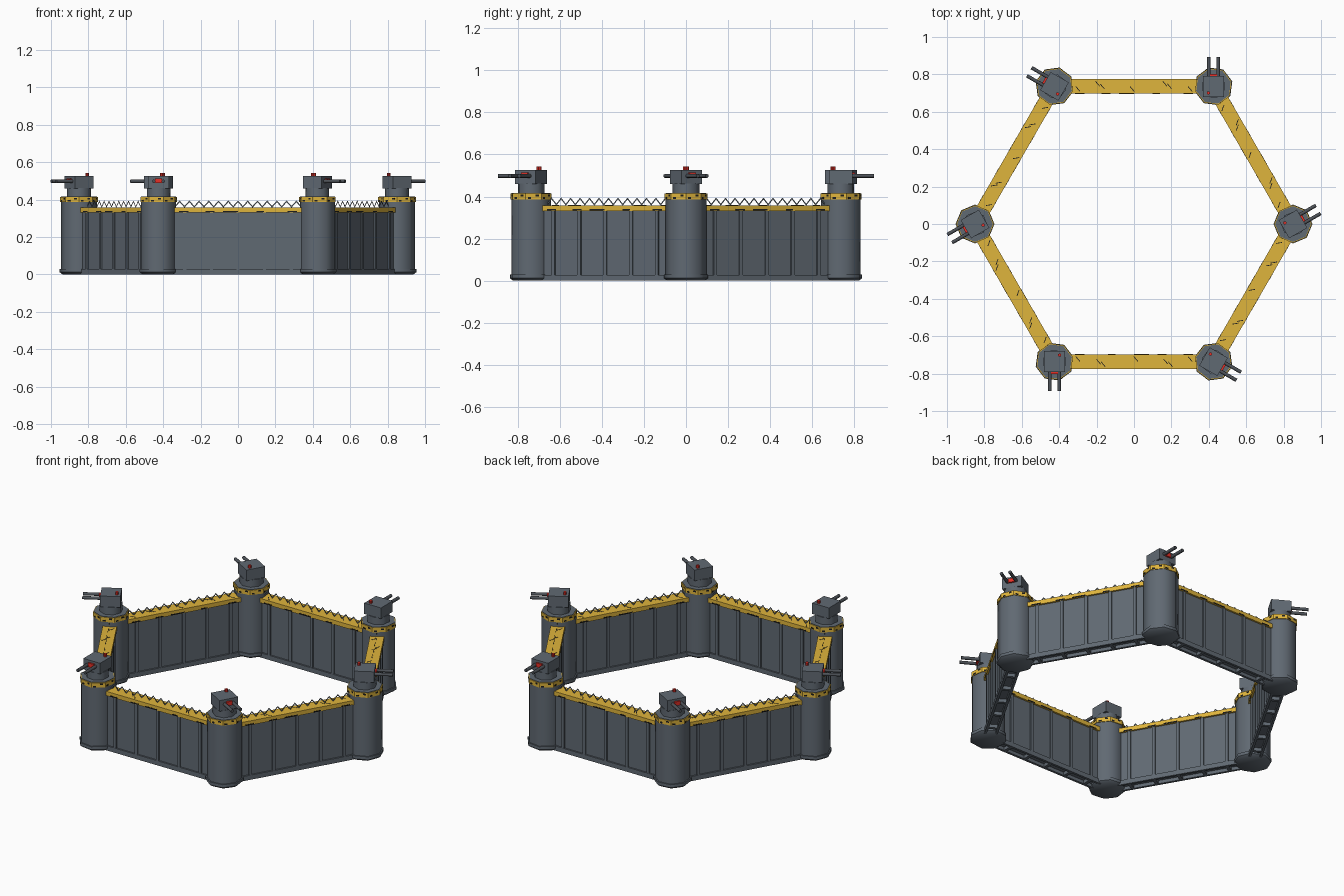
import bpy, bmesh, math
from math import radians, cos, sin
from mathutils import Matrix, Vector

if "Cube" in bpy.data.objects:
    bpy.data.objects.remove(bpy.data.objects["Cube"])

def material(name, rgb):
    m = bpy.data.materials.new(name)
    m.diffuse_color = (*rgb, 1)
    m.use_nodes = True
    m.node_tree.nodes["Principled BSDF"].inputs["Base Color"].default_value = m.diffuse_color
    return m

STEEL = material("blue grey steel", (0.118, 0.142, 0.170))
DARK = material("dark gunmetal", (0.075, 0.085, 0.098))
YELLOW = material("hazard yellow", (0.74, 0.46, 0.045))
BLACK = material("hazard black", (0.012, 0.012, 0.012))
RED = material("signal red", (0.80, 0.03, 0.02))

R = 0.85                              # tower centre radius
APOTHEM = R * cos(radians(30))        # wall centre distance
LENGTH = 0.70                         # wall length, ends buried in towers

def box(bm, c, s, rot=0.0):
    m = Matrix.Translation(c) @ Matrix.Rotation(rot, 4, 'Z') @ Matrix.Diagonal((*s, 1))
    bmesh.ops.create_cube(bm, size=1, matrix=m)

def tube(bm, c, r, h, n=8, axis='Z', r2=None):
    m = Matrix.Translation(c)
    if axis == 'X':
        m = m @ Matrix.Rotation(radians(90), 4, 'Y')
    bmesh.ops.create_cone(bm, cap_ends=True, segments=n, radius1=r,
                          radius2=r if r2 is None else r2, depth=h, matrix=m)

def finish(bm, name, mat, smooth=False):
    me = bpy.data.meshes.new(name)
    bmesh.ops.recalc_face_normals(bm, faces=bm.faces)
    if smooth:
        for f in bm.faces:
            f.smooth = True
        for e in bm.edges:
            if len(e.link_faces) == 2 and e.calc_face_angle() > radians(50):
                e.smooth = False
    bm.to_mesh(me)
    bm.free()
    me.materials.append(mat)
    return me

# ---------- wall parts: local x points outward, local y runs along the wall
wall_parts, tower_parts, gun_parts = [], [], []

bm = bmesh.new()                      # core, ribs and bottom rails
box(bm, (0, 0, 0.178), (0.056, LENGTH, 0.316))
for k in range(-2, 3):
    box(bm, (0, k * 0.142, 0.167), (0.072, 0.018, 0.334))
for s in (-1, 1):
    box(bm, (s * 0.030, 0, 0.014), (0.014, LENGTH, 0.028))
wall_parts.append(finish(bm, "wall_panel", STEEL))

bm = bmesh.new()                      # yellow cap
box(bm, (0, 0, 0.345), (0.078, LENGTH, 0.026))
wall_parts.append(finish(bm, "wall_cap", YELLOW))

bm = bmesh.new()                      # worn black marks on the cap
for k, y in enumerate((-0.30, -0.19, -0.165, 0.01, 0.17, 0.195, 0.30)):
    box(bm, ((k % 3 - 1) * 0.014, y, 0.3582), (0.034, 0.004, 0.0012), radians(40))
for s in (-1, 1):
    for y, w in ((-0.29, 0.05), (-0.15, 0.05), (-0.04, 0.08), (0.12, 0.04), (0.29, 0.05)):
        box(bm, (s * 0.0392, s * y, 0.3365), (0.0012, w, 0.007))
wall_parts.append(finish(bm, "wall_cap_marks", BLACK))

bm = bmesh.new()                      # zigzag wire standing on the cap, a thin flat strip
pts = [(-0.338 + 0.026 * i, 0.357 if i % 2 == 0 else 0.386) for i in range(27)]
rows = [(bm.verts.new((0, y, z)), bm.verts.new((0, y, z + 0.009))) for y, z in pts]
for a, b in zip(rows, rows[1:]):
    bm.faces.new((a[0], b[0], b[1], a[1]))
wall_parts.append(finish(bm, "zigzag_wire", STEEL))

# ---------- tower parts
bm = bmesh.new()                      # shaft
tube(bm, (0, 0, 0.20), 0.097, 0.38)
tower_parts.append(finish(bm, "tower_shaft", STEEL, True))

bm = bmesh.new()                      # foot with chamfered underside
tube(bm, (0, 0, 0.021), 0.104, 0.018)
tube(bm, (0, 0, 0.006), 0.088, 0.012, r2=0.104)
bmesh.ops.delete(bm, context='FACES', geom=[
    f for f in bm.faces if abs(f.calc_center_median().z - 0.012) < 1e-4])
bmesh.ops.remove_doubles(bm, verts=bm.verts, dist=1e-4)
tower_parts.append(finish(bm, "tower_foot", STEEL, True))

bm = bmesh.new()                      # yellow collar
tube(bm, (0, 0, 0.400), 0.101, 0.028)
tower_parts.append(finish(bm, "tower_collar", YELLOW))

bm = bmesh.new()                      # black marks on the collar sides
ap = 0.101 * cos(radians(22.5))
for i in range(8):
    a = radians(22.5 + 45 * i)
    t = Vector((-sin(a), cos(a), 0))
    for off, z in ((-0.020, 0.393), (0.018, 0.405)):
        p = Vector((cos(a), sin(a), 0)) * ap + t * off
        box(bm, (p.x, p.y, z), (0.0016, 0.016, 0.009), a)
tower_parts.append(finish(bm, "tower_collar_marks", BLACK))

bm = bmesh.new()                      # grey deck on the collar, and gun neck
tube(bm, (0, 0, 0.415), 0.096, 0.004)
tower_parts.append(finish(bm, "tower_deck", STEEL))
bm = bmesh.new()
tube(bm, (0, 0, 0.438), 0.065, 0.046)
tower_parts.append(finish(bm, "gun_neck", STEEL, True))

# ---------- gun parts: local x is the firing direction
bm = bmesh.new()
box(bm, (0, 0, 0.493), (0.112, 0.112, 0.066))
gun_parts.append(finish(bm, "gun_housing", STEEL))

bm = bmesh.new()
for s in (-1, 1):
    tube(bm, (0.10, s * 0.025, 0.498), 0.0095, 0.112, 8, 'X')
gun_parts.append(finish(bm, "gun_barrels", DARK, True))

bm = bmesh.new()                      # front lens and rear beacon
box(bm, (0.059, 0, 0.501), (0.014, 0.036, 0.024))
tube(bm, (-0.035, 0.027, 0.533), 0.009, 0.018)
gun_parts.append(finish(bm, "gun_lights", RED))

# ---------- place six copies around the hexagon
def place(mesh, radius, pos_angle, turn):
    ob = bpy.data.objects.new(mesh.name, mesh)
    ob.location = (radius * cos(pos_angle), radius * sin(pos_angle), 0)
    ob.rotation_euler = (0, 0, turn)
    bpy.context.collection.objects.link(ob)

for i in range(6):
    a, b = radians(60 * i), radians(60 * i + 30)
    for me in wall_parts:
        place(me, APOTHEM, b, b)
    for me in tower_parts:
        place(me, R, a, a)
    for me in gun_parts:
        place(me, R, a, b)
